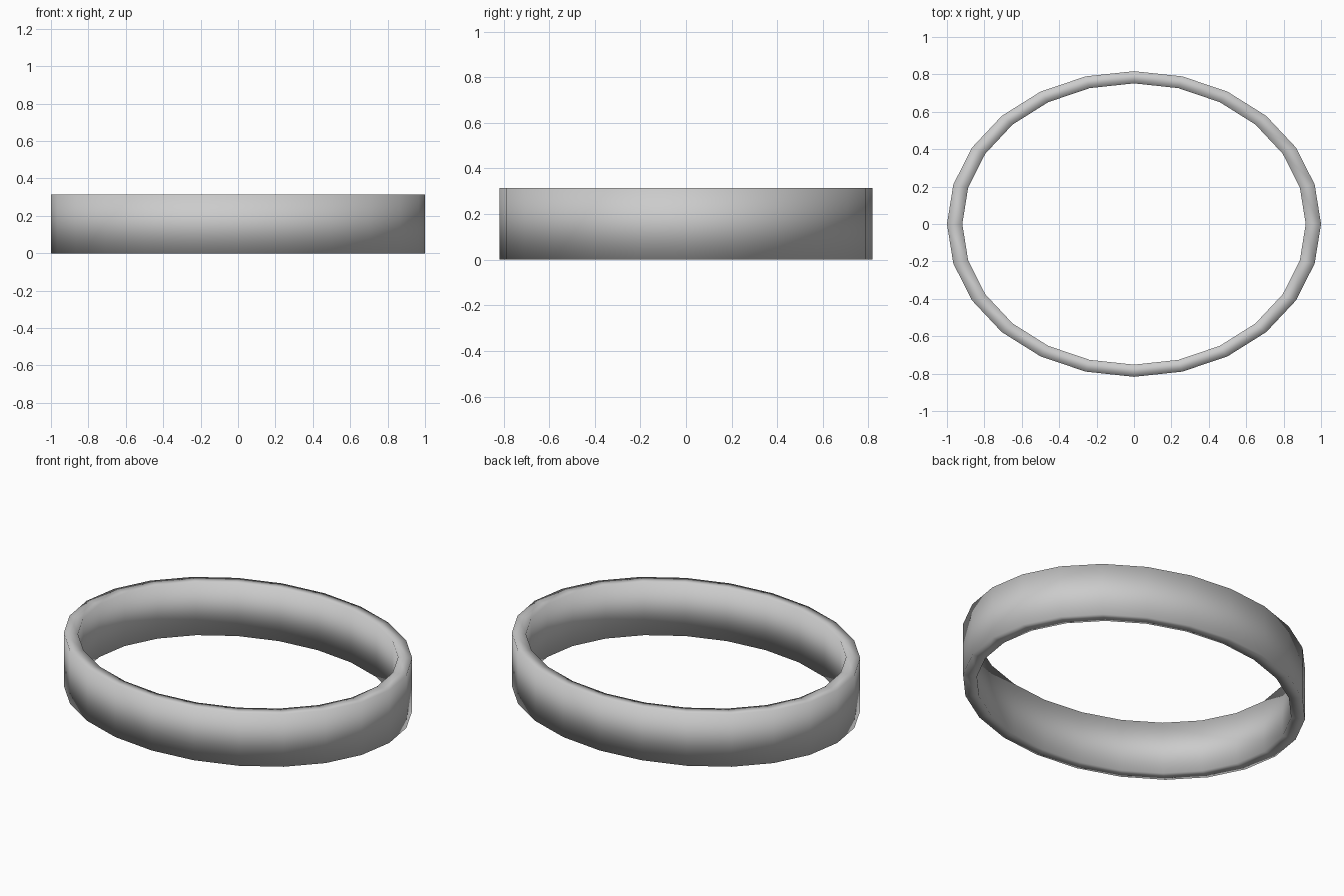
import bpy, bmesh, math

if "Cube" in bpy.data.objects:
    bpy.data.objects.remove(bpy.data.objects["Cube"])

SIDES = 24
HEIGHT = 0.315
OUTER = (1.0, 0.817)
INNER = (0.918, 0.752)

bm = bmesh.new()


def oval(radii, z):
    steps = [2 * math.pi * i / SIDES for i in range(SIDES)]
    return [bm.verts.new((radii[0] * math.cos(a), radii[1] * math.sin(a), z)) for a in steps]


# Rectangular section swept round: outer wall, top rim, inner wall, bottom rim
loops = [oval(OUTER, 0), oval(OUTER, HEIGHT), oval(INNER, HEIGHT), oval(INNER, 0)]
for k in range(4):
    a, b = loops[k], loops[(k + 1) % 4]
    for i in range(SIDES):
        j = (i + 1) % SIDES
        bm.faces.new((a[i], a[j], b[j], b[i])).smooth = True
bmesh.ops.recalc_face_normals(bm, faces=bm.faces)

# Oval band, smooth shaded all over
mesh = bpy.data.meshes.new("oval_band")
bm.to_mesh(mesh)
bm.free()
bpy.context.collection.objects.link(bpy.data.objects.new("oval_band", mesh))
